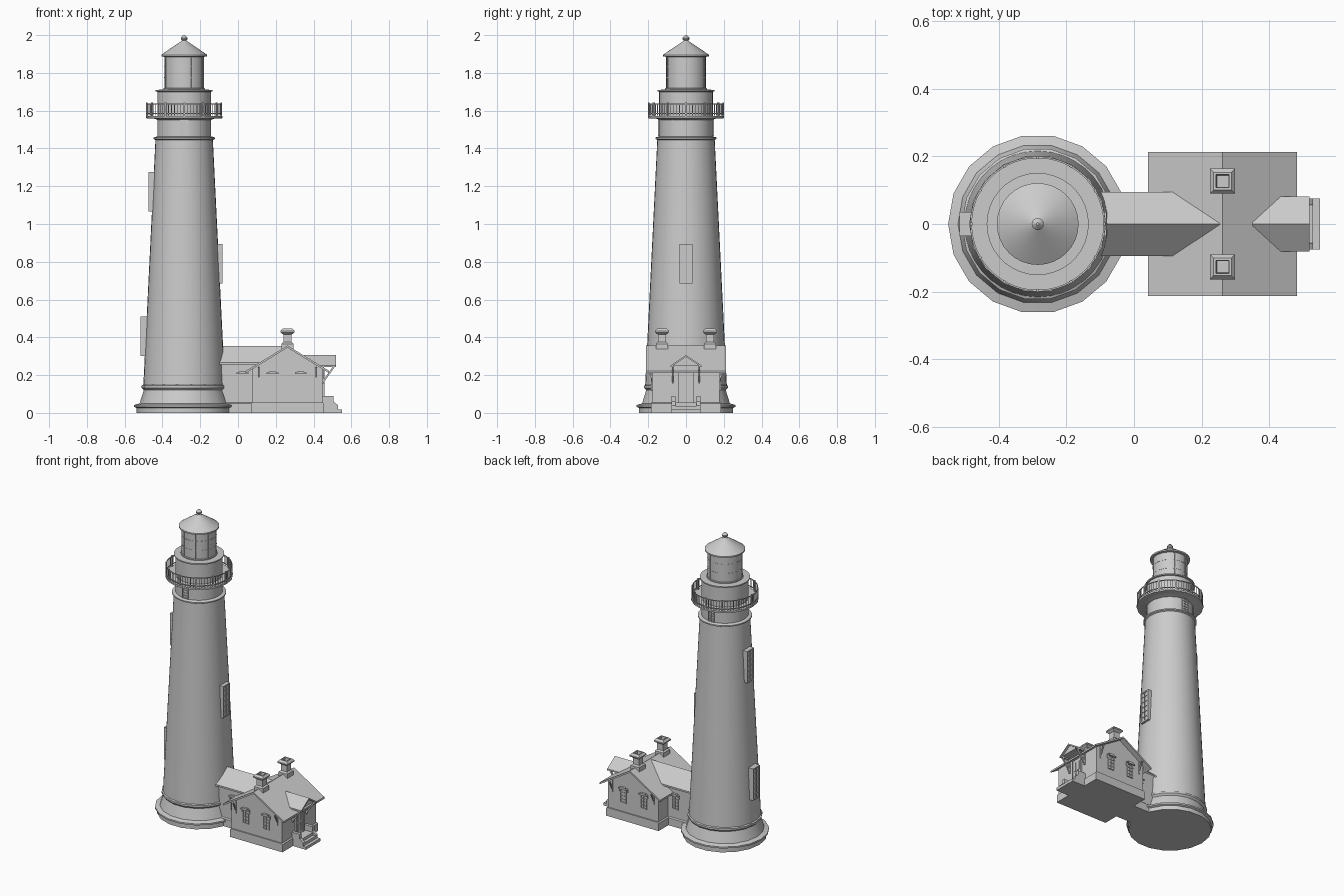
import bpy, bmesh
from math import sin, cos, pi, radians
from mathutils import Vector, Matrix

if "Cube" in bpy.data.objects:
    bpy.data.objects.remove(bpy.data.objects["Cube"])

TX = -0.285          # tower axis
HX = 0.262           # house ridge


def finish(name, bm, smooth=False):
    bmesh.ops.recalc_face_normals(bm, faces=bm.faces)
    me = bpy.data.meshes.new(name)
    bm.to_mesh(me)
    bm.free()
    ob = bpy.data.objects.new(name, me)
    bpy.context.collection.objects.link(ob)
    if smooth:
        bpy.ops.object.select_all(action='DESELECT')
        ob.select_set(True)
        bpy.context.view_layer.objects.active = ob
        bpy.ops.object.shade_smooth_by_angle(angle=radians(32))
    return ob


def lathe(name, prof, n):
    bm = bmesh.new()
    rings = [[bm.verts.new((TX + r * cos(2 * pi * i / n), r * sin(2 * pi * i / n), z))
              for i in range(n)] for r, z in prof]
    for a, b in zip(rings, rings[1:]):
        for i in range(n):
            j = (i + 1) % n
            bm.faces.new((a[i], a[j], b[j], b[i]))
    bm.faces.new(rings[0])
    bm.faces.new(rings[-1])
    return finish(name, bm, True)


def box(bm, c, s, m=Matrix()):
    bmesh.ops.create_cube(bm, size=1, matrix=m @ Matrix.Translation(c) @ Matrix.Diagonal((*s, 1)))


def beam(bm, p, q, t):
    p, q = Vector(p), Vector(q)
    d = q - p
    m = Matrix.Translation((p + q) / 2) @ d.to_track_quat('Z', 'Y').to_matrix().to_4x4()
    box(bm, (0, 0, 0), (t, t, d.length), m)


def prism(name, pts, axis, a, b):
    # profile (u, z) extruded along x or y from a to b
    bm = bmesh.new()
    ends = [[bm.verts.new((e, u, z) if axis == 'x' else (u, e, z)) for u, z in pts] for e in (a, b)]
    n = len(pts)
    for i in range(n):
        j = (i + 1) % n
        bm.faces.new((ends[0][i], ends[0][j], ends[1][j], ends[1][i]))
    bm.faces.new(ends[0])
    bm.faces.new(ends[1])
    return finish(name, bm)


def gable_roof(name, c, half, ridge, eave, t, axis, a, b):
    pts = [(c - half, eave), (c, ridge), (c + half, eave),
           (c + half, eave - t), (c, ridge - t), (c - half, eave - t)]
    return prism(name, pts, axis, a, b)


def window(name, loc, angle, w, h, depth, cols, rows, hood=False):
    # loc is the bottom centre of the outer face, local -y points outward
    m = Matrix.Translation(loc) @ Matrix.Rotation(angle, 4, 'Z')
    bm = bmesh.new()
    f = 0.008 if h > 0.15 else 0.005
    r = 0.005
    box(bm, (0, depth / 2 + r, h / 2), (w - f, depth, h - f), m)
    for s in (-1, 1):
        box(bm, (s * (w - f) / 2, depth / 2, h / 2), (f, depth, h), m)
        box(bm, (0, depth / 2, h / 2 + s * (h - f) / 2), (w, depth, f), m)
    for i in range(1, cols):
        box(bm, (-w / 2 + w * i / cols, r * 0.7, h / 2), (0.003, r, h - f), m)
    for i in range(1, rows):
        box(bm, (0, r * 0.7, h * i / rows), (w - f, r, 0.003), m)
    if hood:
        box(bm, (0, depth / 2 - 0.004, h + 0.004), (w * 1.35, depth + 0.008, 0.008), m)
        box(bm, (0, depth / 2 - 0.004, h + 0.011), (w * 0.8, depth + 0.008, 0.007), m)
        for s in (-1, 1):
            box(bm, (s * w * 0.6, depth / 2, h - 0.008), (0.007, depth, 0.018), m)
    return finish(name, bm)


# Tower: plinth, shaft, neck, lantern and roof
lathe("tower_plinth", [(0.252, 0), (0.252, 0.026), (0.265, 0.032), (0.265, 0.042), (0.236, 0.05),
                       (0.214, 0.12), (0.225, 0.132), (0.225, 0.144), (0.215, 0.15)], 18)
lathe("tower_shaft", [(0.217, 0.13), (0.152, 1.445), (0.162, 1.45), (0.162, 1.458), (0.142, 1.464),
                      (0.142, 1.70), (0.151, 1.702), (0.151, 1.71), (0.10, 1.712)], 36)
lathe("gallery_deck", [(0.14, 1.55), (0.155, 1.557), (0.203, 1.56), (0.203, 1.571), (0.14, 1.571)], 18)
lathe("lantern_room", [(0.11, 1.708), (0.11, 1.718), (0.105, 1.72), (0.105, 1.89)], 32)
lathe("lantern_roof", [(0.105, 1.885), (0.121, 1.887), (0.121, 1.896), (0.066, 1.934), (0.018, 1.966)], 32)
lathe("roof_finial", [(0.018, 1.963), (0.012, 1.972), (0.018, 1.979), (0.018, 1.986),
                      (0.012, 1.993), (0.004, 2.0)], 16)

# Lantern glazing bars
bm = bmesh.new()
for i in range(8):
    m = Matrix.Translation((TX, 0, 0)) @ Matrix.Rotation(2 * pi * (i + 0.5) / 8, 4, 'Z')
    box(bm, (0.104, 0, 1.80), (0.007, 0.006, 0.175), m)
finish("lantern_mullions", bm)
for z in (1.775, 1.835):
    lathe("lantern_bar", [(0.104, z - 0.002), (0.1062, z - 0.002), (0.1062, z + 0.002), (0.104, z + 0.002)], 32)

# Gallery railing
bm = bmesh.new()
N = 72
for i in range(N):
    m = Matrix.Translation((TX, 0, 0)) @ Matrix.Rotation(2 * pi * i / N, 4, 'Z')
    post = i % 6 == 0
    t = 0.008 if post else 0.003
    box(bm, (0.197, 0, 1.606), (t, t, 0.074 if post else 0.062), m)
    for z in (1.585, 1.636):
        box(bm, (0.197, 0, z), (0.005, 0.0178, 0.005), m)
finish("gallery_railing", bm)

# Tower windows
window("tower_window_east", (-0.082, 0, 0.685), pi / 2, 0.07, 0.21, 0.04, 2, 6)
window("tower_window_west_high", (-0.474, 0, 1.065), -pi / 2, 0.07, 0.21, 0.04, 2, 6)
window("tower_window_west_low", (-0.517, 0, 0.30), -pi / 2, 0.07, 0.21, 0.04, 2, 6)
for s in (-1, 1):
    window("neck_window", (TX, s * 0.147, 1.465), 0 if s < 0 else pi, 0.045, 0.09, 0.012, 2, 5)

# House walls, foundation and roof
prism("house_walls", [(0.077, 0.05), (0.447, 0.05), (0.447, 0.234), (HX, 0.346), (0.077, 0.234)],
      'y', -0.178, 0.178)
prism("house_foundation", [(0.07, 0), (0.455, 0), (0.455, 0.05), (0.447, 0.056), (0.077, 0.056), (0.07, 0.05)],
      'y', -0.186, 0.186)
gable_roof("house_roof", HX, 0.221, 0.357, 0.222, 0.012, 'y', -0.213, 0.213)

# Passage joining house and tower
prism("passage_walls", [(-0.076, 0.05), (0.076, 0.05), (0.076, 0.272), (0, 0.342), (-0.076, 0.272)],
      'x', -0.15, 0.10)
prism("passage_foundation", [(-0.083, 0), (0.083, 0), (0.083, 0.05), (0.076, 0.056), (-0.076, 0.056), (-0.083, 0.05)],
      'x', -0.15, 0.09)
gable_roof("passage_roof", 0, 0.094, 0.354, 0.267, 0.011, 'x', -0.14, 0.255)

# Porch roof with wall brackets
gable_roof("porch_roof", 0, 0.081, 0.306, 0.252, 0.01, 'x', 0.35, 0.52)
prism("porch_gable", [(-0.066, 0.252), (0.066, 0.252), (0, 0.297)], 'x', 0.44, 0.508)
bm = bmesh.new()
for s in (-1, 1):
    y = s * 0.07
    beam(bm, (0.451, y, 0.165), (0.508, y, 0.245), 0.009)
    beam(bm, (0.451, y, 0.155), (0.451, y, 0.25), 0.009)
    beam(bm, (0.445, y, 0.248), (0.518, y, 0.248), 0.009)
finish("porch_brackets", bm)

# Gable end brackets
bm = bmesh.new()
for s in (-1, 1):
    for x in (0.11, 0.414):
        top = 0.34 - abs(x - HX) * 0.61
        beam(bm, (x, s * 0.18, 0.165), (x, s * 0.18, top), 0.007)
        beam(bm, (x, s * 0.18, 0.185), (x, s * 0.208, top - 0.005), 0.007)
finish("gable_brackets", bm)

# Door with frame
bm = bmesh.new()
box(bm, (0.449, 0, 0.138), (0.01, 0.066, 0.165))
for s in (-1, 1):
    box(bm, (0.451, s * 0.037, 0.14), (0.014, 0.008, 0.17))
box(bm, (0.451, 0, 0.224), (0.014, 0.082, 0.008))
for z, h in ((0.1, 0.05), (0.17, 0.06)):
    for s in (-1, 1):
        box(bm, (0.455, s * 0.015, z), (0.004, 0.02, h))
finish("front_door", bm)

# Entrance steps and side walls
prism("entrance_steps", [(0.44, 0), (0.55, 0), (0.55, 0.018), (0.53, 0.018), (0.53, 0.036),
                         (0.51, 0.036), (0.51, 0.054), (0.44, 0.054)], 'y', -0.076, 0.076)
for s in (-1, 1):
    prism("step_wall", [(0.44, 0), (0.53, 0), (0.53, 0.04), (0.505, 0.06), (0.505, 0.09), (0.44, 0.09)],
          'y', s * 0.056, s * 0.076)

# House and passage windows, front and back
for s in (-1, 1):
    ang = 0 if s < 0 else pi
    for x in (0.183, 0.332):
        window("house_window", (x, s * 0.184, 0.115), ang, 0.046, 0.09, 0.01, 2, 4, True)
    window("passage_window", (0.024, s * 0.082, 0.115), ang, 0.046, 0.09, 0.01, 2, 4, True)


# Chimneys with hollow caps
def chimney(y):
    prof = [(0.032, 0.31), (0.032, 0.366), (0.022, 0.374), (0.022, 0.415), (0.027, 0.418), (0.037, 0.426),
            (0.037, 0.434), (0.026, 0.446), (0.019, 0.446), (0.017, 0.405)]
    bm = bmesh.new()
    rings = [[bm.verts.new((HX + a * r, y + b * r, z)) for a, b in ((-1, -1), (1, -1), (1, 1), (-1, 1))]
             for r, z in prof]
    for p, q in zip(rings, rings[1:]):
        for i in range(4):
            j = (i + 1) % 4
            bm.faces.new((p[i], p[j], q[j], q[i]))
    bm.faces.new(rings[0])
    bm.faces.new(rings[-1])
    finish("chimney", bm)


for y in (-0.127, 0.127):
    chimney(y)
